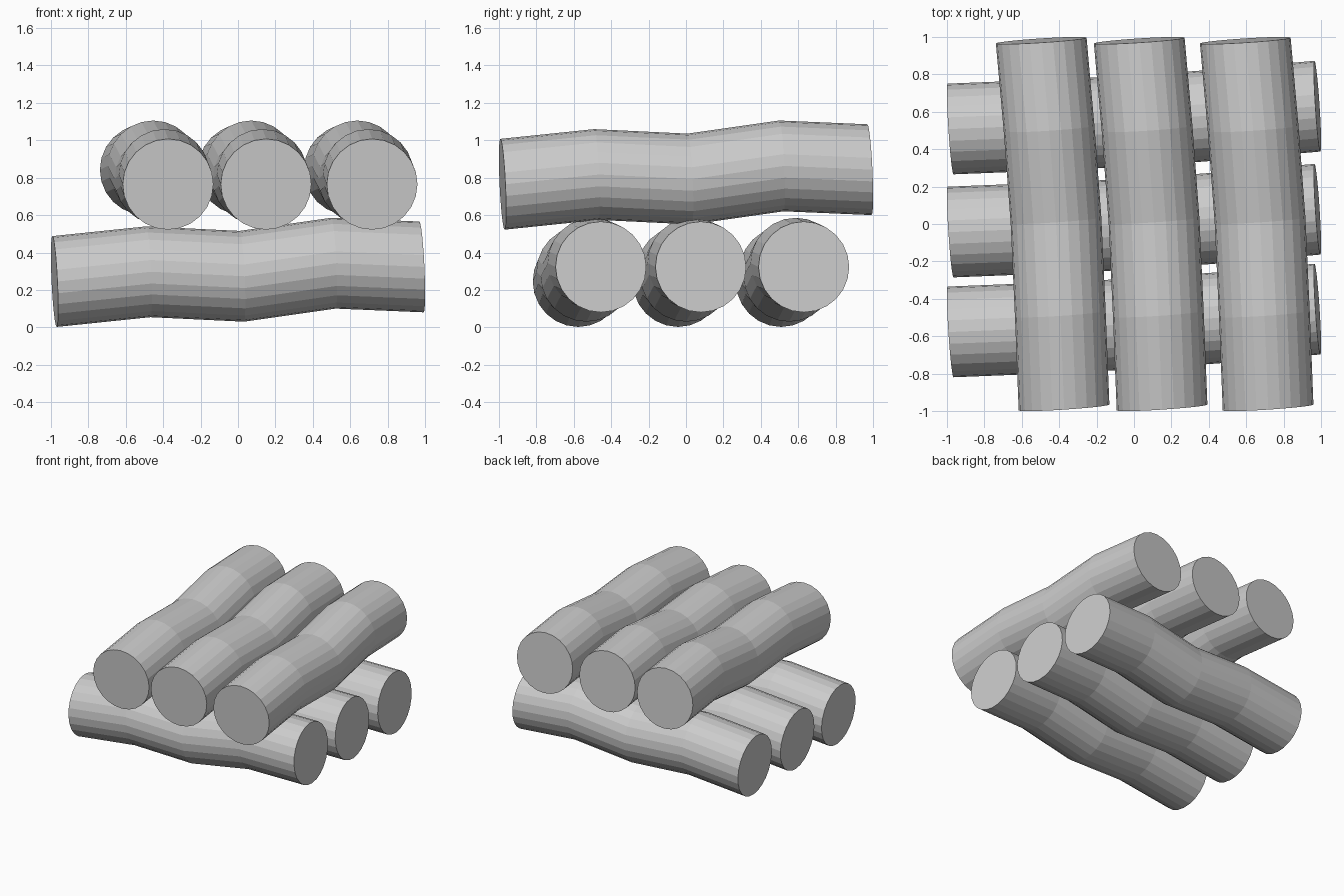
import bpy, bmesh, math
from mathutils import Vector, Matrix

if "Cube" in bpy.data.objects:
    bpy.data.objects.remove(bpy.data.objects["Cube"])

R, SIDES = 0.243, 24
# spine of one crooked log: (along, sideways drift, height)
SPINE = [(-0.981, 0.0, 0.245), (-0.48, 0.02, 0.297), (0.02, 0.043, 0.273),
         (0.51, 0.08, 0.343), (0.981, 0.122, 0.323)]
AXIS = Vector((1, 0.065, 0.047)).normalized()  # all rings face this way

mat = bpy.data.materials.new("light grey")
mat.diffuse_color = (0.6, 0.6, 0.6, 1)
mat.use_nodes = True
mat.node_tree.nodes["Principled BSDF"].inputs["Base Color"].default_value = mat.diffuse_color


def log(name, matrix):
    bm = bmesh.new()
    side = Vector((0, 0, 1)).cross(AXIS).normalized()
    up = AXIS.cross(side)
    rings = []
    for p in SPINE:
        angles = [2 * math.pi * i / SIDES for i in range(SIDES)]
        rings.append([bm.verts.new(Vector(p) + R * (math.cos(a) * side + math.sin(a) * up))
                      for a in angles])
    for a, b in zip(rings, rings[1:]):
        for i in range(SIDES):
            j = (i + 1) % SIDES
            bm.faces.new((a[i], a[j], b[j], b[i]))
    # flat sawn ends
    bm.faces.new(rings[0])
    bm.faces.new(rings[-1])
    bm.transform(matrix)
    bmesh.ops.recalc_face_normals(bm, faces=bm.faces)
    mesh = bpy.data.meshes.new(name)
    bm.to_mesh(mesh)
    bm.free()
    mesh.materials.append(mat)
    bpy.context.collection.objects.link(bpy.data.objects.new(name, mesh))


# lower layer runs left to right
for i, y in enumerate((-0.577, -0.043, 0.508)):
    log(f"lower_log_{i + 1}", Matrix.Translation((0, y, 0)))

# upper layer is the same log turned a quarter
for i, x in enumerate((-0.374, 0.150, 0.717)):
    log(f"upper_log_{i + 1}",
        Matrix.Translation((x, 0, 0.52)) @ Matrix.Rotation(math.pi / 2, 4, 'Z'))
